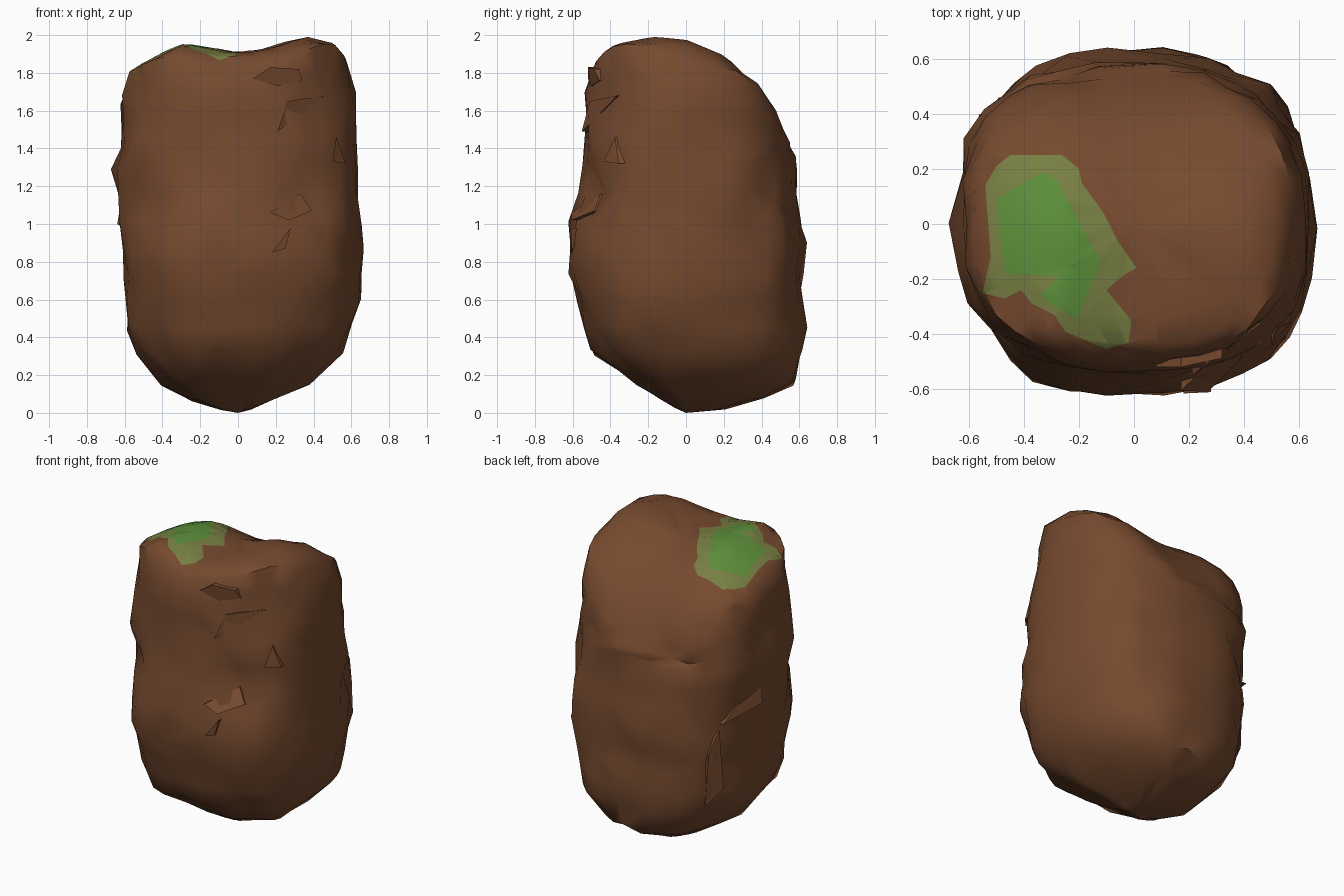
import bpy, bmesh, math, random
from mathutils import Vector, noise
from mathutils.bvhtree import BVHTree

random.seed(7)
default_cube = bpy.data.objects.get("Cube")
if default_cube:
    bpy.data.objects.remove(default_cube, do_unlink=True)


def make_material(name, colour):
    material = bpy.data.materials.new(name)
    material.use_nodes = True
    material.diffuse_color = (*colour, 1)
    shader = material.node_tree.nodes["Principled BSDF"]
    shader.inputs["Base Color"].default_value = (*colour, 1)
    return material


brown = make_material("earth brown", (0.18, 0.068, 0.028))
olive = make_material("dry moss", (0.185, 0.21, 0.054))
green = make_material("fresh moss", (0.105, 0.265, 0.042))


def interpolate(profile, value):
    """Piecewise linear lookup in a list of (position, height) pairs."""
    if value <= profile[0][0]:
        return profile[0][1]
    for (a, low), (b, high) in zip(profile, profile[1:]):
        if value <= b:
            return low + (high - low) * (value - a) / (b - a)
    return profile[-1][1]


# Height of the crown across the width and along the depth
crown_across = [(-.67, 1.55), (-.61, 1.78), (-.48, 1.87), (-.3, 1.96), (0, 1.91),
                (.2, 1.94), (.33, 2), (.54, 1.95), (.61, 1.8), (.66, 1.55)]
crown_along = [(-.62, 1.6), (-.57, 1.72), (-.47, 1.89), (-.38, 1.96), (-.13, 2), (.03, 1.97),
               (.19, 1.9), (.38, 1.75), (.48, 1.59), (.6, 1.36)]


def crown_height(x, y):
    across, along = interpolate(crown_across, x), interpolate(crown_along, y)
    corner_drop = 0.7 if y > 0 else 0.35
    return min(across, along) - corner_drop * (2 - max(across, along))


# Body outlines: height, right, left, front, back
outlines = [(.025, -.1, .08, -.06, .2), (.07, -.24, .18, -.13, .42), (.16, -.41, .38, -.28, .57),
            (.32, -.53, .55, -.5, .61), (.46, -.59, .6, -.54, .62), (.6, -.6, .63, -.58, .62),
            (.74, -.61, .66, -.61, .62), (.88, -.61, .65, -.61, .63), (1.02, -.62, .65, -.6, .61),
            (1.16, -.64, .64, -.56, .59), (1.3, -.65, .64, -.55, .59)]
SEGMENTS = 30
SHOULDER = 1.3


def outline_point(outline, step, scale=1.0):
    """Point on a rounded-square outline."""
    angle = math.tau * step / SEGMENTS
    c, s = math.cos(angle), math.sin(angle)
    power = 2 / 2.6
    _, right, left, front, back = outline
    x = abs(c) ** power * (left if c > 0 else right)
    y = abs(s) ** power * (back if s > 0 else front)
    return x * scale, y * scale


# Hollows (positive) and bulges (negative): centre, radius, depth
hollows = [((.45, -.45, 1.65), .17, .05), ((.4, -.48, 1.14), .15, .07), ((-.6, 0, 1.52), .15, .04),
           ((-.66, .05, 1.36), .1, -.03), ((-.5, -.42, 1.15), .16, .04), ((-.52, -.4, .55), .16, .04),
           ((-.55, .28, .6), .16, .04), ((.56, .36, 1.05), .15, .04), ((-.1, -.6, .95), .16, -.02),
           ((.5, -.3, 1.9), .12, .04)]


def roughen(point, amount):
    """Lumpy displacement, a little jitter, and the larger hollows."""
    lump = noise.noise_vector(point * 3.2) * amount
    jitter = Vector([random.uniform(-1, 1) for _ in range(3)]) * amount * 0.5
    outward = Vector((point.x, point.y, 0)).normalized()
    depth = 0
    for centre, radius, amount_in in hollows:
        distance = (point - Vector(centre)).length / radius
        depth += amount_in * math.exp(-distance * distance)
    return point + lump + jitter - outward * depth


bm = bmesh.new()
rings = []
for outline in outlines:
    ring = []
    amount = 0.03 if outline[0] > 0.1 else 0.012
    for step in range(SEGMENTS):
        x, y = outline_point(outline, step)
        ring.append(bm.verts.new(roughen(Vector((x, y, outline[0])), amount)))
    rings.append(ring)

# Upper sides rise to the crown, then the crown closes inwards
for rise, scale in [(.28, 0.97), (.55, 0.955), (.8, 0.945), (1, 0.9),
                    (1, 0.8), (1, 0.62), (1, 0.42), (1, 0.2)]:
    ring = []
    for step in range(SEGMENTS):
        x, y = outline_point(outlines[-1], step, scale)
        z = SHOULDER + rise * (crown_height(x, y) - SHOULDER)
        amount = 0.027 if scale > 0.9 else 0.008
        ring.append(bm.verts.new(roughen(Vector((x, y, z)), amount)))
    rings.append(ring)

for lower, upper in zip(rings, rings[1:]):
    for i in range(SEGMENTS):
        j = (i + 1) % SEGMENTS
        bm.faces.new((lower[i], lower[j], upper[j], upper[i]))
base = bm.verts.new((0, 0, 0))
peak = bm.verts.new((0, 0, crown_height(0, 0)))
for i in range(SEGMENTS):
    j = (i + 1) % SEGMENTS
    bm.faces.new((base, rings[0][j], rings[0][i]))
    bm.faces.new((peak, rings[-1][i], rings[-1][j]))
bmesh.ops.triangulate(bm, faces=bm.faces[:])
surface = BVHTree.FromBMesh(bm)

# Moss patch outlines seen from above
moss_edge = [(-.54, .14), (-.5, .21), (-.45, .25), (-.26, .25), (-.2, .2), (-.19, .15), (-.11, .04),
             (-.06, -.06), (.01, -.16), (-.03, -.18), (-.1, -.24), (-.01, -.35), (-.02, -.43),
             (-.1, -.455), (-.25, -.39), (-.29, -.33), (-.37, -.29), (-.41, -.24), (-.47, -.27),
             (-.55, -.25), (-.52, -.12)]
moss_core = [(-.5, .09), (-.33, .19), (-.28, .16), (-.12, -.14), (-.21, -.35), (-.34, -.26),
             (-.27, -.19), (-.47, -.18)]


def inside(polygon, x, y):
    hit = False
    for (ax, ay), (bx, by) in zip(polygon, polygon[1:] + polygon[:1]):
        if (ay > y) != (by > y) and x < ax + (bx - ax) * (y - ay) / (by - ay):
            hit = not hit
    return hit


def near_segment(face, a, b, margin=0.02):
    """True if the face's bounds overlap the bounds of the segment from a to b."""
    for axis in (0, 1):
        values = [v.co[axis] for v in face.verts]
        if max(values) < min(a[axis], b[axis]) - margin:
            return False
        if min(values) > max(a[axis], b[axis]) + margin:
            return False
    return face.normal.z > 0.1 and face.calc_center_median().z > SHOULDER


# Cut the moss borders into the crown and colour the enclosed faces
bm.normal_update()
for polygon in (moss_edge, moss_core):
    for a, b in zip(polygon, polygon[1:] + polygon[:1]):
        faces = [f for f in bm.faces if near_segment(f, a, b)]
        parts = set(faces)
        for f in faces:
            parts.update(f.edges)
            parts.update(f.verts)
        bmesh.ops.bisect_plane(bm, geom=list(parts), dist=1e-5, plane_co=(*a, 0),
                               plane_no=(b[1] - a[1], a[0] - b[0], 0))
        bm.normal_update()
for face in bm.faces:
    centre = face.calc_center_median()
    if centre.z > SHOULDER and face.normal.z > 0:
        if inside(moss_core, centre.x, centre.y):
            face.material_index = 2
        elif inside(moss_edge, centre.x, centre.y):
            face.material_index = 1


def finish(name, mesh_data, angle):
    mesh = bpy.data.meshes.new(name)
    mesh_data.to_mesh(mesh)
    mesh_data.free()
    for material in (brown, olive, green):
        mesh.materials.append(material)
    obj = bpy.data.objects.new(name, mesh)
    bpy.context.collection.objects.link(obj)
    bpy.ops.object.select_all(action="DESELECT")
    obj.select_set(True)
    bpy.context.view_layer.objects.active = obj
    bpy.ops.object.shade_smooth_by_angle(angle=math.radians(angle))


finish("boulder", bm, 48)


def add_flake(name, heading, corners):
    """Broken chip on the side; corners are (sideways, height, lift)."""
    out = Vector((math.sin(heading), -math.cos(heading), 0))
    side = Vector((math.cos(heading), math.sin(heading), 0))
    chip = bmesh.new()
    front, back = [], []
    for across, height, lift in corners:
        start = out * 2 + side * across + Vector((0, 0, height))
        hit = surface.ray_cast(start, -out)[0]
        front.append(chip.verts.new(hit + out * lift))
        back.append(chip.verts.new(hit - out * 0.08))
    chip.faces.new(front)
    chip.faces.new(back[::-1])
    for i in range(len(front)):
        j = (i + 1) % len(front)
        chip.faces.new((front[i], back[i], back[j], front[j]))
    bmesh.ops.recalc_face_normals(chip, faces=chip.faces[:])
    finish(name, chip, 20)


# Chips and ledges broken out of the front and sides
HIGH, LOW = 0.035, 0.01
right_side = -math.pi / 2
add_flake("front_upper_chip", 0, [(.08, 1.77, LOW), (.21, 1.73, LOW), (.34, 1.76, LOW),
                                  (.32, 1.82, HIGH), (.17, 1.83, HIGH)])
add_flake("front_middle_chip", 0, [(.21, 1.49, HIGH), (.46, 1.68, LOW), (.26, 1.65, LOW)])
add_flake("front_corner_chip", 0, [(.5, 1.33, HIGH), (.57, 1.32, HIGH), (.52, 1.46, LOW)])
add_flake("front_ledge", 0, [(.17, 1.06, HIGH), (.27, 1.02, HIGH), (.39, 1.07, LOW), (.33, 1.16, LOW)])
add_flake("front_ledge_shadow", 0, [(.18, .85, LOW), (.25, .87, LOW), (.28, .98, HIGH)])
add_flake("side_ledge", right_side, [(-.4, .95, HIGH), (-.1, 1.0, HIGH), (-.08, 1.1, LOW), (-.3, 1.02, LOW)])
add_flake("side_ridge", right_side, [(-.44, .38, LOW), (-.37, .5, HIGH), (-.4, .9, LOW), (-.46, .75, LOW)])
